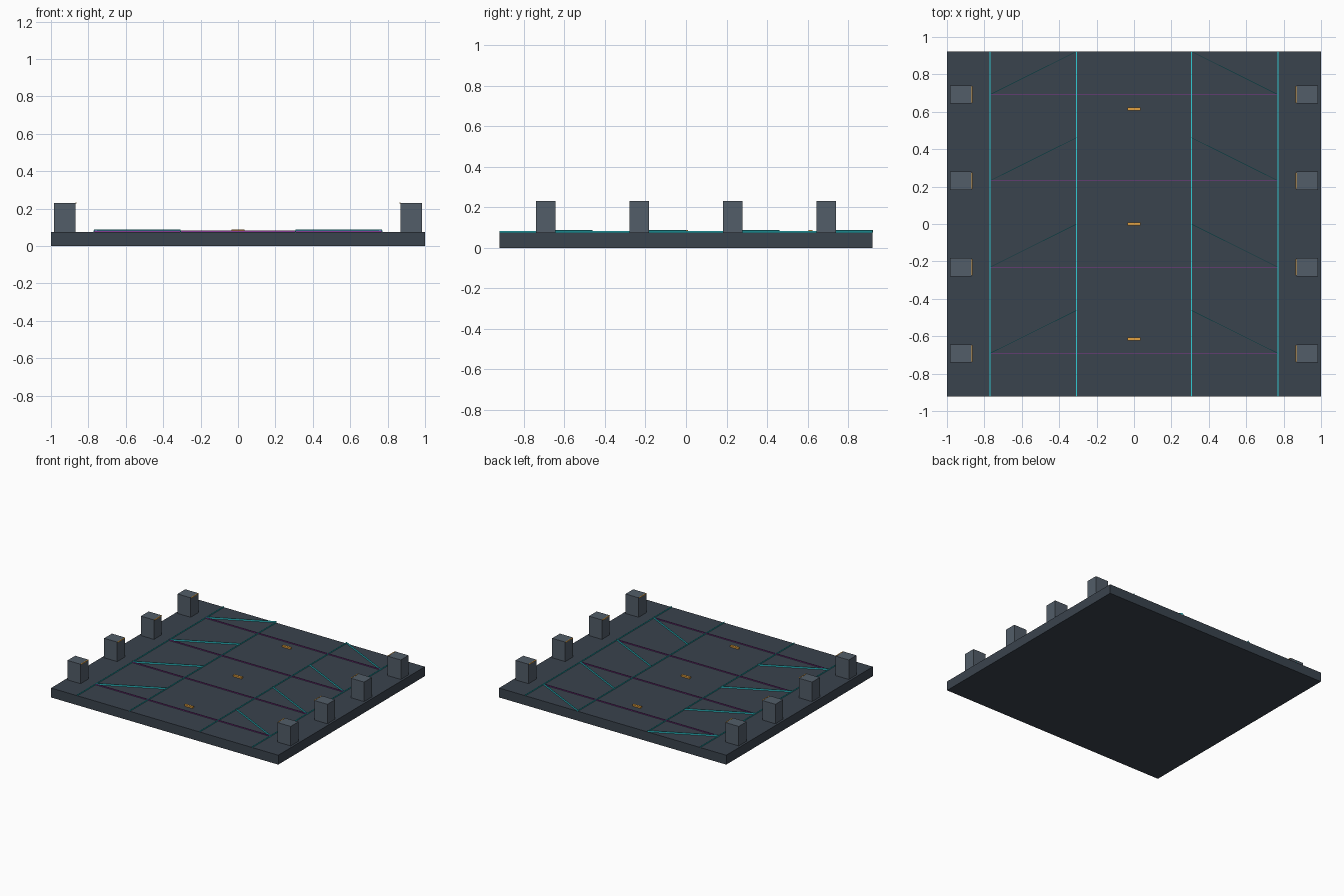
import bpy, math

if "Cube" in bpy.data.objects:
    bpy.data.objects.remove(bpy.data.objects["Cube"])


def material(name, rgb):
    m = bpy.data.materials.new(name)
    m.diffuse_color = (*rgb, 1)
    m.use_nodes = True
    m.node_tree.nodes["Principled BSDF"].inputs["Base Color"].default_value = m.diffuse_color
    return m


SLAB = material("dark_slate", (0.042, 0.056, 0.075))
POST = material("slate", (0.085, 0.11, 0.14))
CYAN = material("cyan", (0.03, 0.62, 0.68))
PURPLE = material("purple", (0.25, 0.04, 0.30))
ORANGE = material("orange", (0.78, 0.36, 0.05))


def box(name, centre, size, mat, angle=0.0):
    bpy.ops.mesh.primitive_cube_add(size=1, location=centre, rotation=(0, 0, angle))
    ob = bpy.context.object
    ob.name = name
    ob.scale = size
    ob.data.materials.append(mat)
    return ob


def strip(name, a, b, z0, z1, width, mat):
    # thin bar lying on the deck between two points
    dx, dy = b[0] - a[0], b[1] - a[1]
    return box(name, ((a[0] + b[0]) / 2, (a[1] + b[1]) / 2, (z0 + z1) / 2),
               (math.hypot(dx, dy), width, z1 - z0), mat, math.atan2(dy, dx))


TOP = 0.075
HALF_Y = 0.922
ROWS = [-0.692, -0.231, 0.231, 0.692]

# floor slab
box("floor_slab", (0, 0, TOP / 2), (2, 2 * HALF_Y, TOP), SLAB)

# lengthwise glowing lines
for x in (-0.77, -0.308, 0.308, 0.77):
    strip("lengthwise_line", (x, -HALF_Y), (x, HALF_Y), TOP, 0.083, 0.004, CYAN)

for y in ROWS:
    # crosswise lines
    strip("crosswise_line", (-0.77, y), (0.77, y), TOP, 0.083, 0.003, PURPLE)
    for s in (-1, 1):
        # slanted branch lines, mirrored left and right
        strip("branch_line", (s * 0.77, y), (s * 0.308, y + 0.23),
              TOP, 0.087, 0.003, CYAN)
        # edge posts with a small light along the inner top edge
        box("edge_post", (s * 0.925, y, 0.1525), (0.115, 0.097, 0.155), POST)
        box("post_light", (s * 0.866, y, 0.229), (0.006, 0.09, 0.005), ORANGE)

# centre markers
for y in (-0.615, 0, 0.615):
    box("centre_marker", (0, y, 0.081), (0.072, 0.018, 0.012), ORANGE)
